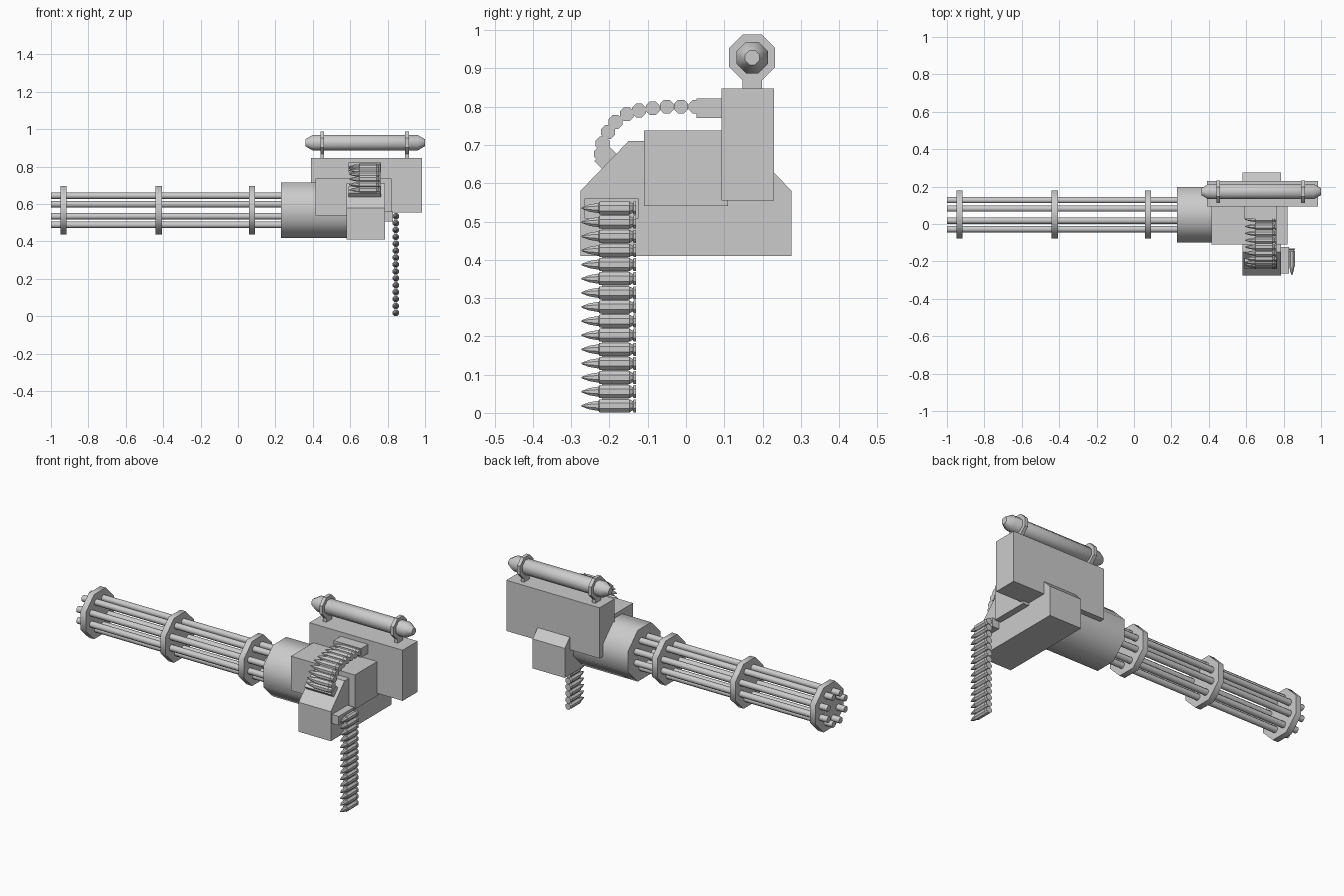
import bpy, bmesh, math
from mathutils import Vector, Matrix

if "Cube" in bpy.data.objects:
    bpy.data.objects.remove(bpy.data.objects["Cube"])


def finish(name, bm, smooth=False):
    bmesh.ops.recalc_face_normals(bm, faces=bm.faces)
    me = bpy.data.meshes.new(name)
    bm.to_mesh(me)
    bm.free()
    ob = bpy.data.objects.new(name, me)
    bpy.context.collection.objects.link(ob)
    if smooth:
        bpy.ops.object.select_all(action='DESELECT')
        ob.select_set(True)
        bpy.context.view_layer.objects.active = ob
        bpy.ops.object.shade_smooth_by_angle(angle=math.radians(50))
    return ob


def box(name, x, y, z, tilt=0):
    c = Vector((sum(x) / 2, sum(y) / 2, sum(z) / 2))
    bm = bmesh.new()
    bmesh.ops.create_cube(bm, size=1, matrix=Matrix.Translation(c) @ Matrix.Rotation(tilt, 4, 'X')
                          @ Matrix.Diagonal((x[1] - x[0], y[1] - y[0], z[1] - z[0], 1)))
    return finish(name, bm)


def lathe(bm, profile, origin, axis='X', n=8):
    """Revolve (position, radius) pairs around the X or Y axis through origin."""
    rings = []
    for p, r in profile:
        ring = []
        for i in range(n):
            t = math.tau * (i + 0.5) / n
            u, v = r * math.cos(t), r * math.sin(t)
            off = Vector((p, u, v)) if axis == 'X' else Vector((u, p, v))
            ring.append(bm.verts.new(Vector(origin) + off))
        rings.append(ring)
    for a, b in zip(rings, rings[1:]):
        for i in range(n):
            j = (i + 1) % n
            bm.faces.new((a[i], a[j], b[j], b[i]))
    bm.faces.new(rings[0])
    bm.faces.new(rings[-1])


def turned(name, profile, origin, smooth=True):
    bm = bmesh.new()
    lathe(bm, profile, origin)
    return finish(name, bm, smooth)


AXIS = (0, 0.05, 0.567)

# Ring of eight barrels
bm = bmesh.new()
for k in range(8):
    t = math.tau * (k + 0.5) / 8
    lathe(bm, [(-1, 0.018), (0.25, 0.018)],
          (0, AXIS[1] + 0.084 * math.cos(t), AXIS[2] + 0.084 * math.sin(t)))
finish("barrels", bm, True)

# Barrel clamps and rotor housing
for i, x in enumerate((-0.933, -0.423, 0.075)):
    turned(f"barrel_clamp_{i + 1}", [(x - 0.017, 0.139), (x + 0.017, 0.139)], AXIS)
turned("rotor_housing", [(0.23, 0.16), (0.62, 0.16)], AXIS)

# Receiver and side plate
box("receiver", (0.415, 0.822), (-0.11, 0.11), (0.54, 0.738))
box("side_plate", (0.39, 0.985), (0.093, 0.23), (0.555, 0.847))

# Cross feeder with chamfered shoulders
bm = bmesh.new()
outline = [(-0.276, 0.41), (0.276, 0.41), (0.276, 0.58), (0.15, 0.71), (-0.15, 0.71), (-0.276, 0.58)]
face = bm.faces.new([bm.verts.new((0.58, y, z)) for y, z in outline])
ext = bmesh.ops.extrude_face_region(bm, geom=[face], use_keep_orig=True)
bmesh.ops.translate(bm, vec=(0.205, 0, 0), verts=[v for v in ext["geom"] if isinstance(v, bmesh.types.BMVert)])
finish("cross_feeder", bm)

# Chutes that hold the belts
box("upper_chute", (0.59, 0.765), (0.028, 0.10), (0.77, 0.822))
box("lower_chute", (0.59, 0.765), (-0.236, -0.182), (0.65, 0.682), math.radians(45))
box("side_chute", (0.78, 0.828), (-0.265, -0.124), (0.508, 0.56))

# Cartridge profile, tip first
shell = [(0, 0.002), (0.02, 0.010), (0.045, 0.0145), (0.047, 0.0185), (0.126, 0.0185),
         (0.128, 0.0165), (0.134, 0.013), (0.136, 0.0185), (0.143, 0.0185)]

# Hanging belt
bm = bmesh.new()
for i in range(15):
    lathe(bm, shell, (0.844, -0.273, 0.0185 + 0.0369 * i), 'Y')
finish("hanging_belt", bm)
box("hanging_belt_link", (0.838, 0.850), (-0.22, -0.15), (0.02, 0.535))

# Curved feed belt
path = [(0.025, 0.80), (-0.013, 0.80), (-0.05, 0.80), (-0.087, 0.796), (-0.123, 0.79),
        (-0.155, 0.78), (-0.184, 0.76), (-0.204, 0.734), (-0.218, 0.704), (-0.222, 0.676)]
bm = bmesh.new()
for y, z in path:
    lathe(bm, [(p * 1.18, r * 1.05) for p, r in shell], (0.593, y, z))
finish("feed_belt", bm)

# Top canister with tapered caps, rings and feet
TANK = (0, 0.173, 0.928)
turned("canister", [(0.36, 0.02), (0.398, 0.044), (0.962, 0.044), (1.0, 0.02)], TANK)
for side, x in (("front", 0.45), ("rear", 0.904)):
    turned(f"canister_ring_{side}", [(x - 0.01, 0.065), (x + 0.01, 0.065)], TANK, False)
    box(f"canister_foot_{side}", (x - 0.01, x + 0.01), (0.148, 0.198), (0.84, 0.89))
